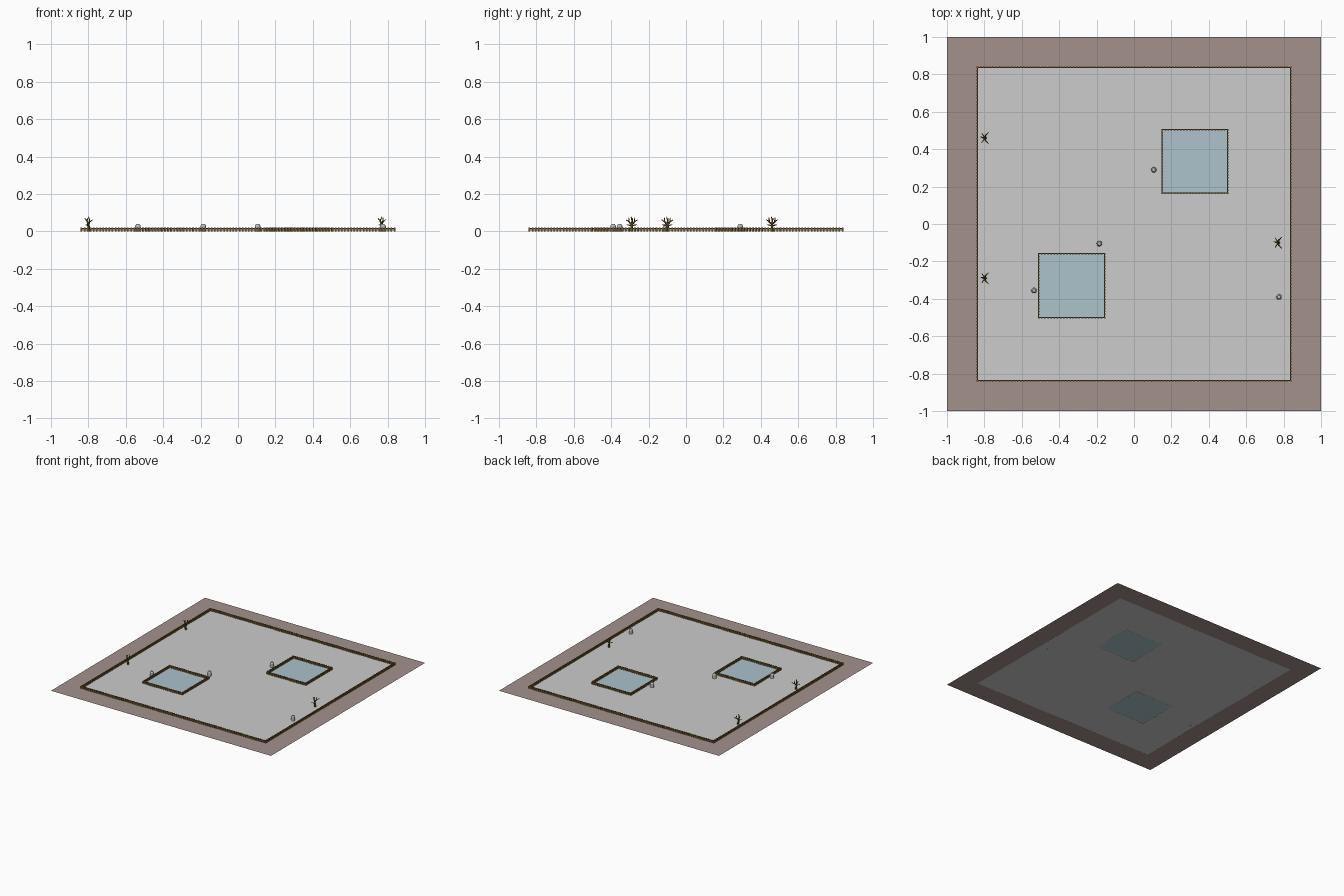
import bpy, bmesh, math
from mathutils import Vector, Matrix

if "Cube" in bpy.data.objects:
    bpy.data.objects.remove(bpy.data.objects["Cube"])


def mat(name, r, g, b):
    m = bpy.data.materials.new(name)
    m.diffuse_color = (r, g, b, 1)
    m.use_nodes = True
    m.node_tree.nodes["Principled BSDF"].inputs["Base Color"].default_value = m.diffuse_color
    return m


EARTH = mat("earth border", 0.367, 0.283, 0.262)
PAVING = mat("grey paving", 0.604, 0.604, 0.604)
WATER = mat("pale water", 0.413, 0.539, 0.604)
WOOD = mat("fence wood", 0.20, 0.115, 0.025)
BARK = mat("tree bark", 0.18, 0.095, 0.02)
STONE = mat("grey stone", 0.52, 0.52, 0.52)

IN = 0.837                                   # half size of the paved square
PONDS = [(0.15, 0.165, 0.50, 0.505), (-0.51, -0.50, -0.157, -0.158)]


def finish(name, bm, mats):
    me = bpy.data.meshes.new(name)
    bm.to_mesh(me)
    bm.free()
    for m in mats:
        me.materials.append(m)
    ob = bpy.data.objects.new(name, me)
    bpy.context.collection.objects.link(ob)
    return ob


def box(bm, x0, y0, z0, x1, y1, z1):
    c = Vector(((x0 + x1) / 2, (y0 + y1) / 2, (z0 + z1) / 2))
    s = Matrix.Diagonal((x1 - x0, y1 - y0, z1 - z0, 1))
    bmesh.ops.create_cube(bm, size=1, matrix=Matrix.Translation(c) @ s)


def limb(bm, a, b, r0, r1):
    a, b = Vector(a), Vector(b)
    d = b - a
    rot = d.to_track_quat('Z', 'Y').to_matrix().to_4x4()
    bmesh.ops.create_cone(bm, cap_ends=True, segments=6, radius1=r0, radius2=r1,
                          depth=d.length, matrix=Matrix.Translation((a + b) / 2) @ rot)


# Ground: one flat sheet cut along the paving and pond edges
bm = bmesh.new()
bmesh.ops.create_grid(bm, x_segments=1, y_segments=1, size=1)
for axis in (0, 1):
    cuts = [-IN, IN] + [p[i] for p in PONDS for i in (axis, axis + 2)]
    for c in cuts:
        co, no = Vector(), Vector()
        co[axis], no[axis] = c, 1
        bmesh.ops.bisect_plane(bm, geom=bm.verts[:] + bm.edges[:] + bm.faces[:],
                               plane_co=co, plane_no=no)
for f in bm.faces:
    x, y, _ = f.calc_center_median()
    if max(abs(x), abs(y)) > IN:
        f.material_index = 0
    elif any(p[0] < x < p[2] and p[1] < y < p[3] for p in PONDS):
        f.material_index = 2
    else:
        f.material_index = 1
finish("ground", bm, [EARTH, PAVING, WATER])


# Picket fences: two rails and evenly spaced posts along each side
def fence(name, x0, y0, x1, y1):
    bm = bmesh.new()
    t, w = 0.003, 0.004
    for z0, z1 in ((0.005, 0.009), (0.013, 0.017)):
        for y in (y0, y1):
            box(bm, x0, y - t, z0, x1, y + t, z1)
        for x in (x0, x1):
            box(bm, x - t, y0, z0, x + t, y1, z1)
    nx, ny = round((x1 - x0) / 0.0165), round((y1 - y0) / 0.0165)
    for i in range(nx + 1):
        x = x0 + (x1 - x0) * i / nx
        for y in (y0, y1):
            box(bm, x - w, y - w, 0, x + w, y + w, 0.021)
    for i in range(1, ny):
        y = y0 + (y1 - y0) * i / ny
        for x in (x0, x1):
            box(bm, x - w, y - w, 0, x + w, y + w, 0.021)
    finish(name, bm, [WOOD])


fence("outer_fence", -IN, -IN, IN, IN)
for i, p in enumerate(PONDS):
    fence(f"pond_fence_{i + 1}", *p)

# Bare trees: leaning trunk, forked boughs mirrored in y, and twigs
for i, (x, y) in enumerate([(-0.80, 0.46), (-0.80, -0.29), (0.768, -0.10)]):
    bm = bmesh.new()
    fork = (0, 0, 0.037)
    limb(bm, (0.004, 0, 0), fork, 0.009, 0.006)
    limb(bm, fork, (-0.008, 0.002, 0.058), 0.006, 0.004)
    limb(bm, (-0.008, 0.002, 0.058), (-0.020, 0.006, 0.070), 0.004, 0.002)
    limb(bm, (-0.008, 0.002, 0.058), (0.002, -0.004, 0.078), 0.004, 0.002)
    for s in (-1, 1):
        elbow = (0.006, 0.014 * s, 0.050)
        limb(bm, fork, elbow, 0.006, 0.004)
        limb(bm, elbow, (0.022, 0.030 * s, 0.062), 0.004, 0.002)
        limb(bm, elbow, (0.008, 0.016 * s, 0.074), 0.004, 0.002)
        limb(bm, (0.002, 0.002 * s, 0.030), (-0.014, 0.026 * s, 0.036), 0.004, 0.002)
    finish(f"bare_tree_{i + 1}", bm, [BARK]).location = (x, y, 0)

# Round-topped stone bollards
for i, (x, y) in enumerate([(0.105, 0.29), (-0.185, -0.105), (-0.535, -0.355), (0.775, -0.39)]):
    bm = bmesh.new()
    limb_r = 0.015
    bmesh.ops.create_cone(bm, cap_ends=True, segments=12, radius1=limb_r, radius2=limb_r,
                          depth=0.03, matrix=Matrix.Translation((0, 0, 0.015)))
    bmesh.ops.create_cone(bm, cap_ends=True, segments=12, radius1=limb_r, radius2=0.009,
                          depth=0.009, matrix=Matrix.Translation((0, 0, 0.0345)))
    finish(f"bollard_{i + 1}", bm, [STONE]).location = (x, y, 0)
